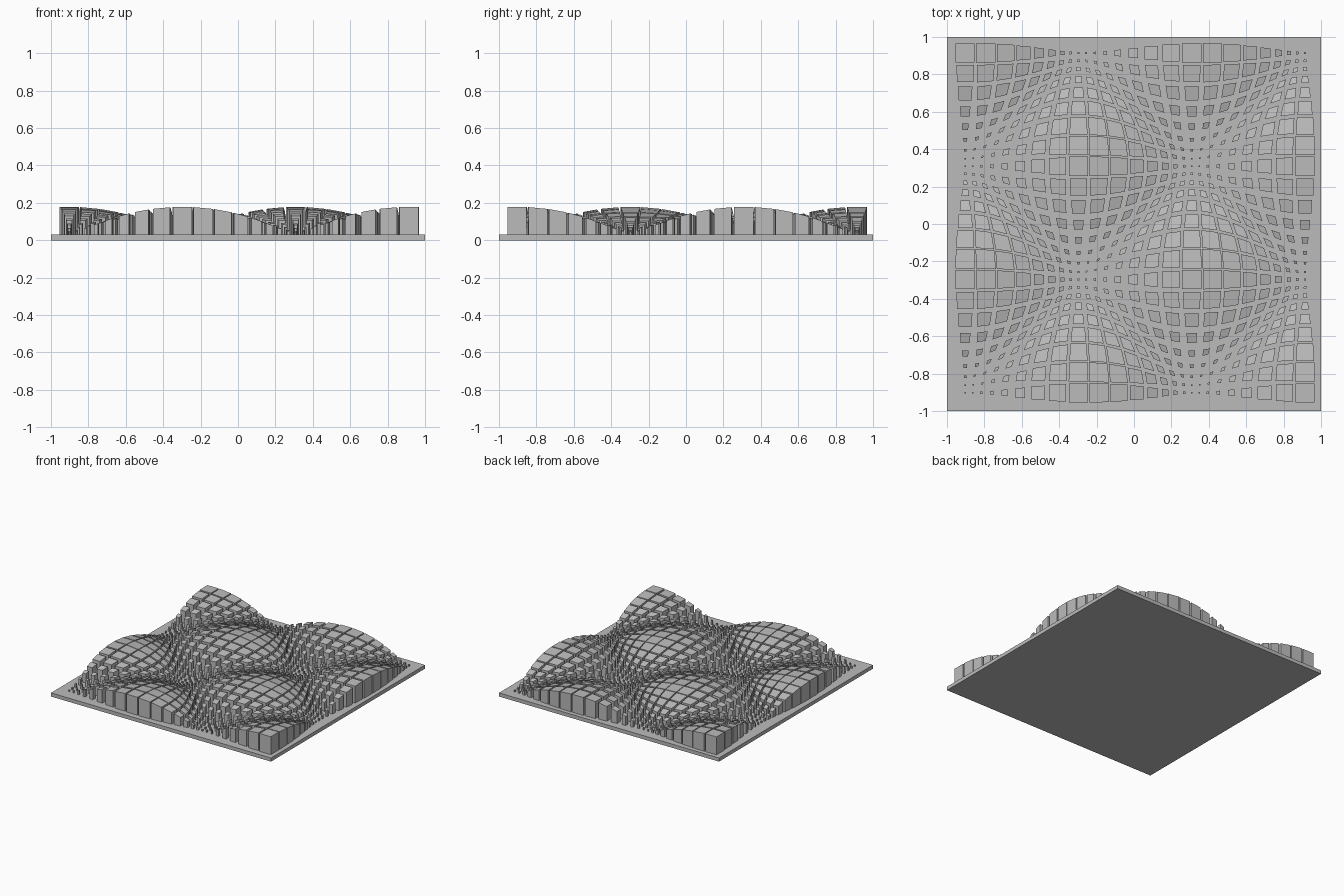
import bpy, bmesh
from math import sin, cos, pi

old = bpy.data.objects.get("Cube")
if old:
    bpy.data.objects.remove(old, do_unlink=True)

STEP = 0.0757            # mean block spacing
CENTRE = 0.006           # offset of the block field
K = pi / 8               # wave phase per block
SPREAD = 0.096           # sideways pull towards the peaks
HALF = 12                # blocks each side of the middle
PLATE = 0.03             # plate thickness

grey = bpy.data.materials.new("stone_grey")
grey.use_nodes = True
grey.diffuse_color = (0.5, 0.5, 0.5, 1)
grey.node_tree.nodes["Principled BSDF"].inputs["Base Color"].default_value = (0.5, 0.5, 0.5, 1)


def wave(u, v):
    """Checkerboard of peaks (+1) and hollows (-1)."""
    return -sin(K * u) * sin(K * v)


def surface(u, v):
    """Point on the wavy surface, pushed outwards from the peaks."""
    x = CENTRE + STEP * u + SPREAD * cos(K * u) * sin(K * v)
    y = CENTRE + STEP * v + SPREAD * sin(K * u) * cos(K * v)
    return x, y, 0.111 + 0.069 * wave(u, v)


def add_block(bm, i, j):
    """Upright block with a sloping top, shrunk about its own middle."""
    corners = [surface(i + a, j + b) for a, b in
               ((-0.5, -0.5), (0.5, -0.5), (0.5, 0.5), (-0.5, 0.5))]
    mid = [sum(axis) / 4 for axis in zip(*corners)]
    size = 0.58 + 0.38 * wave(i - 1, j - 1)
    top = [bm.verts.new([m + (c - m) * size for c, m in zip(p, mid)]) for p in corners]
    foot = [bm.verts.new((t.co.x, t.co.y, PLATE - 0.01)) for t in top]
    bm.faces.new(top)
    bm.faces.new(foot[::-1])
    for n in range(4):
        m = (n + 1) % 4
        bm.faces.new((foot[n], foot[m], top[m], top[n]))


def finish(name, bm):
    mesh = bpy.data.meshes.new(name)
    bm.to_mesh(mesh)
    bm.free()
    mesh.materials.append(grey)
    bpy.context.scene.collection.objects.link(bpy.data.objects.new(name, mesh))


# Base plate
bm = bmesh.new()
bmesh.ops.create_cube(bm, size=1)
bmesh.ops.scale(bm, vec=(2, 2, PLATE), verts=bm.verts)
bmesh.ops.translate(bm, vec=(0, 0, PLATE / 2), verts=bm.verts)
finish("base_plate", bm)

# Field of blocks
bm = bmesh.new()
for i in range(-HALF, HALF + 1):
    for j in range(-HALF, HALF + 1):
        add_block(bm, i, j)
finish("wave_blocks", bm)
